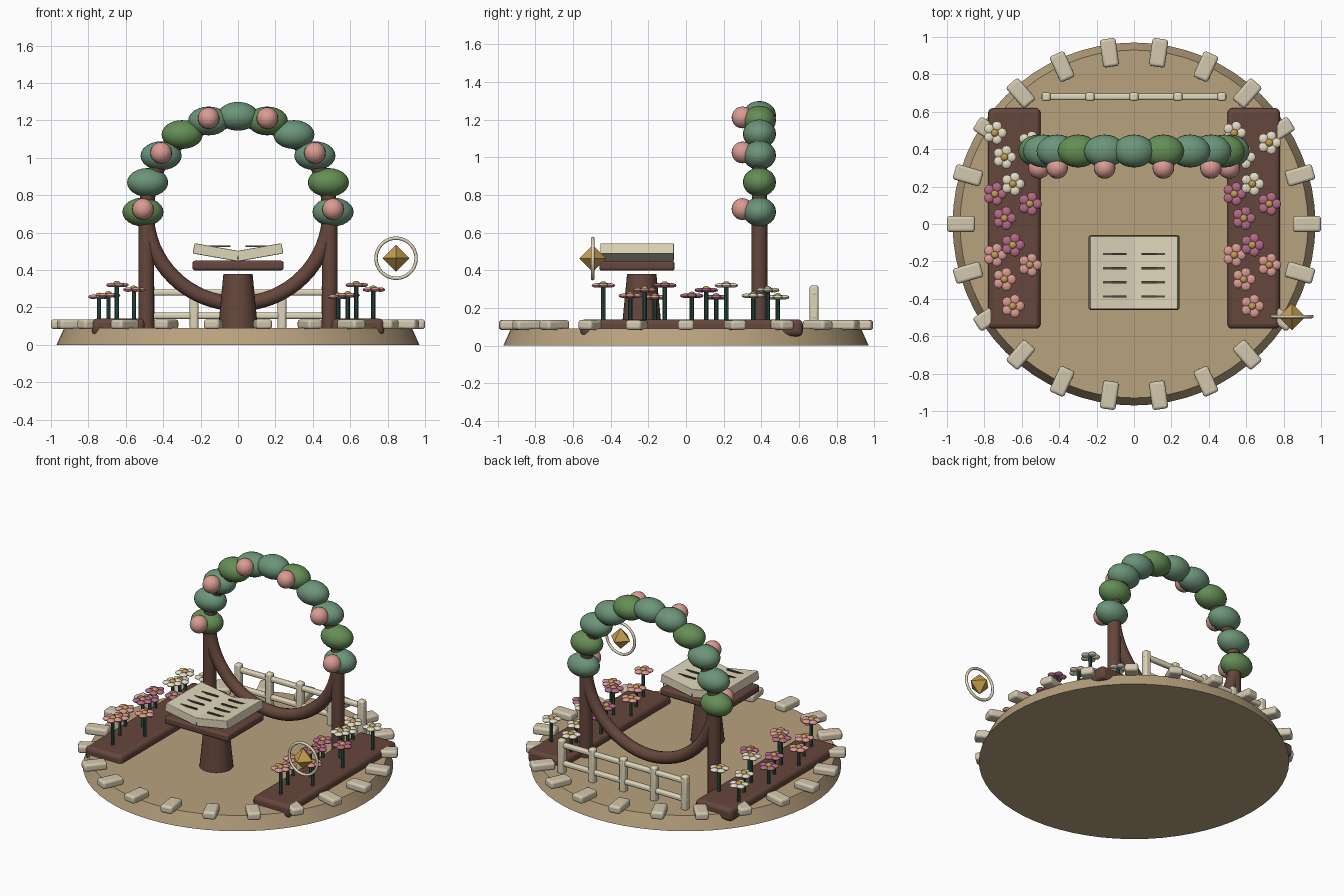
import bpy, bmesh, math
from mathutils import Matrix, Vector

if "Cube" in bpy.data.objects:
    bpy.data.objects.remove(bpy.data.objects["Cube"])


def mat(name, r, g, b):
    m = bpy.data.materials.new(name)
    m.diffuse_color = (r, g, b, 1)
    m.use_nodes = True
    m.node_tree.nodes["Principled BSDF"].inputs["Base Color"].default_value = m.diffuse_color
    return m


SAND = mat("sand", .48, .36, .21)
STONE = mat("stone", .65, .58, .43)
CREAM = mat("cream", .74, .67, .49)
BROWN = mat("brown", .13, .062, .045)
LEAF = mat("leaf", .13, .27, .09)
TEAL = mat("teal_leaf", .15, .30, .19)
PINK = mat("pink", .70, .33, .29)
MAGENTA = mat("magenta", .45, .15, .24)
WHITE = mat("white_petal", .78, .72, .56)
GOLD = mat("gold", .55, .34, .08)
STEM = mat("stem", .03, .10, .07)
INK = mat("ink", .09, .07, .05)


def place(loc, scale=(1, 1, 1), rot=None):
    return Matrix.Translation(loc) @ (rot or Matrix()) @ Matrix.Diagonal((*scale, 1))


def ball(bm, loc, radii, seg=12):
    bmesh.ops.create_uvsphere(bm, u_segments=seg, v_segments=seg // 2, radius=1, matrix=place(loc, radii))


def box(bm, loc, size, rot=None):
    bmesh.ops.create_cube(bm, size=1, matrix=place(loc, size, rot))


def cone(bm, x, y, z0, z1, r0, r1, seg=24):
    bmesh.ops.create_cone(bm, cap_ends=True, segments=seg, radius1=r0, radius2=r1, depth=z1 - z0,
                          matrix=place((x, y, (z0 + z1) / 2)))


def finish(name, bm, material, smooth=True, bevel=0):
    me = bpy.data.meshes.new(name)
    bm.to_mesh(me)
    bm.free()
    ob = bpy.data.objects.new(name, me)
    bpy.context.collection.objects.link(ob)
    me.materials.append(material)
    if bevel:
        mod = ob.modifiers.new("bevel", 'BEVEL')
        mod.width, mod.segments = bevel, 3
    if smooth:
        bpy.ops.object.select_all(action='DESELECT')
        ob.select_set(True)
        bpy.context.view_layer.objects.active = ob
        bpy.ops.object.shade_smooth_by_angle(angle=math.radians(40))
    return ob


def torus(name, loc, R, r, material):
    bpy.ops.mesh.primitive_torus_add(location=loc, rotation=(math.pi / 2, 0, 0), major_radius=R, minor_radius=r,
                                     major_segments=64, minor_segments=12)
    ob = bpy.context.object
    ob.name = name
    ob.data.materials.append(material)
    bpy.ops.object.shade_smooth_by_angle(angle=math.radians(40))


# round ground plate
bm = bmesh.new()
cone(bm, 0, 0, 0, .09, .97, .93, 64)
finish("ground_plate", bm, SAND)

# ring of edging stones
bm = bmesh.new()
for i in range(22):
    a = math.tau * i / 22
    box(bm, (.925 * math.cos(a), .925 * math.sin(a), .11), (.15, .085, .052), Matrix.Rotation(a, 4, 'Z'))
finish("edging_stones", bm, STONE, bevel=.015)

# flower beds
bm = bmesh.new()
for s in (-1, 1):
    box(bm, (s * .64, .03, .095), (.28, 1.18, .09))
finish("flower_beds", bm, BROWN, bevel=.025)

# arch posts and hoop
bm = bmesh.new()
for s in (-1, 1):
    cone(bm, s * .49, .39, .08, .72, .042, .042)
finish("arch_posts", bm, BROWN)
torus("arch_hoop", (0, .39, .71), .49, .04, BROWN)

# foliage and blossoms over the arch
leaves = {LEAF: bmesh.new(), TEAL: bmesh.new()}
blossoms = bmesh.new()
for i in range(11):
    a = math.pi * (1 - i / 10)
    x, z = .508 * math.cos(a), .71 + .512 * math.sin(a)
    ball(leaves[TEAL if i % 3 else LEAF], (x, .39, z), (.11, .088, .077), 24)
    if i % 2 == 0:
        ball(blossoms, (x, .30, z + .015), (.058, .058, .058), 20)
finish("arch_leaves_bright", leaves[LEAF], LEAF)
finish("arch_leaves_teal", leaves[TEAL], TEAL)
finish("arch_blossoms", blossoms, PINK)

# back fence
bm = bmesh.new()
for i in range(5):
    box(bm, ((i - 2) * .235, .68, .2), (.046, .046, .24))
for z in (.155, .28):
    box(bm, (0, .68, z), (.99, .036, .034))
finish("back_fence", bm, CREAM, bevel=.012)

# reading stand
bm = bmesh.new()
cone(bm, 0, -.235, .08, .38, .107, .078, 32)
finish("stand_pedestal", bm, BROWN)
bm = bmesh.new()
box(bm, (0, -.26, .424), (.488, .40, .052))
finish("stand_top", bm, BROWN, bevel=.015)

# open book with ruled lines
pages, lines = bmesh.new(), bmesh.new()
for s in (-1, 1):
    box(pages, (s * .118, -.26, .495), (.242, .39, .056), Matrix.Rotation(-s * math.radians(10), 4, 'Y'))
    for k in range(4):
        box(lines, (s * .105, -.16 - .076 * k, .528), (.13, .012, .008))
finish("book_pages", pages, CREAM, bevel=.004)
finish("book_lines", lines, INK, smooth=False)

# floating charm: ring with an eight-sided gem
torus("charm_ring", (.845, -.495, .463), .107, .009, CREAM)
bm = bmesh.new()
pts = [Vector(v) * .072 + Vector((.845, -.495, .463))
       for v in ((1, 0, 0), (-1, 0, 0), (0, 1, 0), (0, -1, 0), (0, 0, 1), (0, 0, -1))]
for p in pts:
    bm.verts.new(p)
bmesh.ops.convex_hull(bm, input=bm.verts)
finish("charm_gem", bm, GOLD, smooth=False)

# bed flowers: three coloured rows of four in each bed
stems, hearts = bmesh.new(), bmesh.new()
pattern = ((-.104, 0, .257), (.083, -.053, .295), (-.053, -.13, .265), (-.008, -.273, .32))
for row, (name, material) in enumerate((("white", WHITE), ("magenta", MAGENTA), ("pink", PINK))):
    petals = bmesh.new()
    for s in (-1, 1):
        for dx, dy, z in pattern:
            x, y = s * .64 + dx, .487 - .3265 * row + dy
            cone(stems, x, y, .12, z, .011, .011, 8)
            ball(hearts, (x, y, z + .008), (.02, .02, .014))
            for k in range(5):
                a = math.tau * k / 5
                ball(petals, (x + .037 * math.cos(a), y + .037 * math.sin(a), z), (.027, .027, .012))
    finish(name + "_petals", petals, material)
finish("flower_stems", stems, STEM)
finish("flower_hearts", hearts, GOLD)
